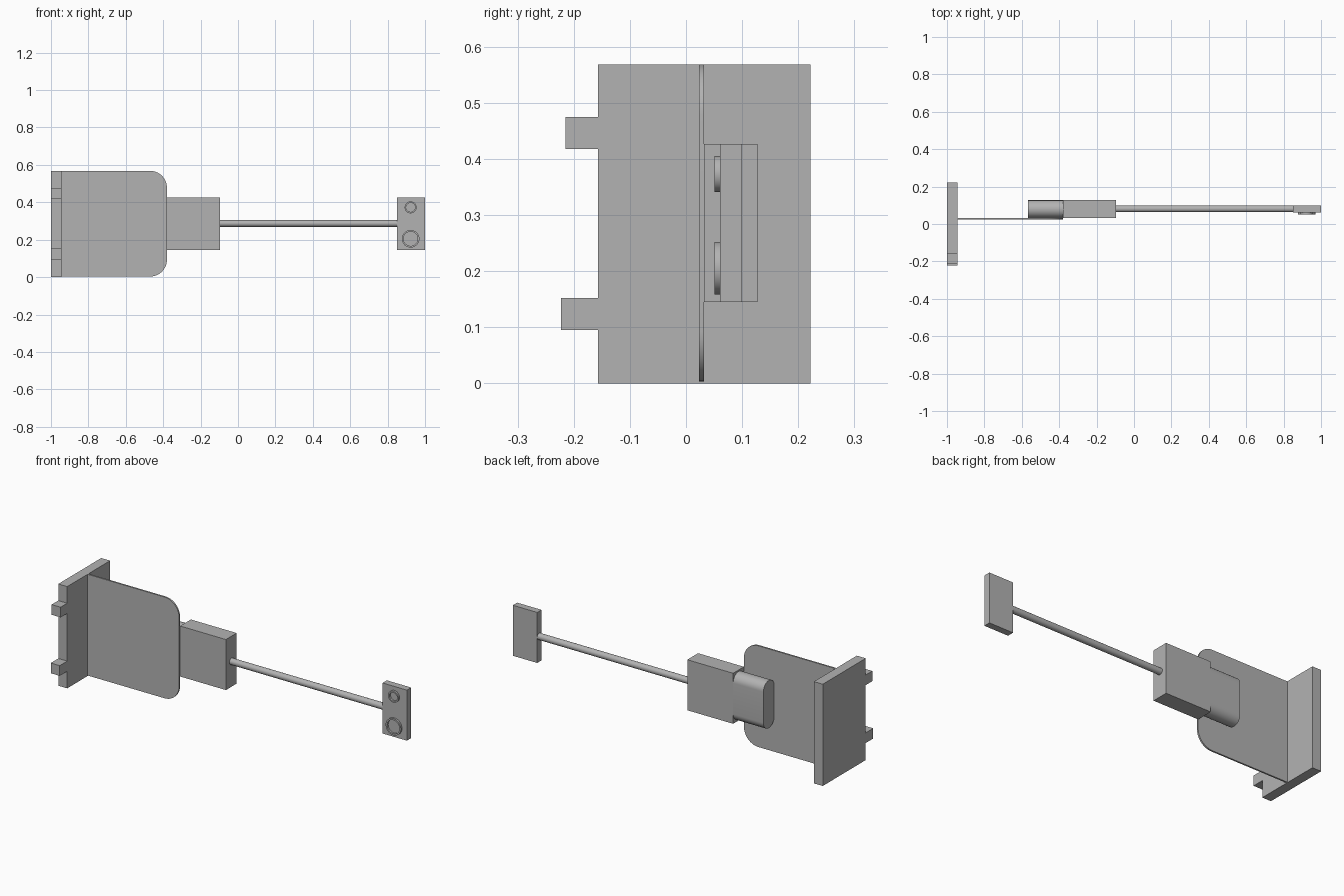
import bpy
import bmesh
import math
from mathutils import Matrix, Vector

default = bpy.data.objects.get("Cube")
if default:
    bpy.data.objects.remove(default, do_unlink=True)

grey = bpy.data.materials.new("plain grey")
grey.use_nodes = True
COLOUR = (0.45, 0.45, 0.45, 1)
grey.diffuse_color = COLOUR
grey.node_tree.nodes["Principled BSDF"].inputs["Base Color"].default_value = COLOUR


def finish(name, bm, smooth=False):
    bmesh.ops.recalc_face_normals(bm, faces=bm.faces)
    mesh = bpy.data.meshes.new(name)
    bm.to_mesh(mesh)
    bm.free()
    mesh.materials.append(grey)
    obj = bpy.data.objects.new(name, mesh)
    bpy.context.collection.objects.link(obj)
    if smooth:
        bpy.ops.object.select_all(action="DESELECT")
        obj.select_set(True)
        bpy.context.view_layer.objects.active = obj
        bpy.ops.object.shade_smooth_by_angle(angle=math.radians(35))
    return obj


def box(name, low, high, round_edges=None, radius=0):
    """Box between two corners; edges picked by a rule can be rounded."""
    low, high = Vector(low), Vector(high)
    bm = bmesh.new()
    bmesh.ops.create_cube(bm, size=1)
    size = high - low
    bmesh.ops.transform(bm, verts=bm.verts, matrix=Matrix.Translation((low + high) / 2)
                        @ Matrix.Diagonal((*size, 1)))
    if round_edges:
        chosen = [e for e in bm.edges if round_edges(e)]
        bmesh.ops.bevel(bm, geom=chosen, offset=radius, segments=10,
                        profile=0.5, affect="EDGES", clamp_overlap=True)
    return finish(name, bm, bool(round_edges))


def along(edge, axis):
    a, b = edge.verts
    return abs((b.co - a.co).normalized()[axis]) > 0.9


def ring(name, x, z, outer, inner, front, back, sides=40):
    """Short hollow tube facing the front."""
    bm = bmesh.new()
    loops = []
    for radius, y in ((outer, back), (outer, front), (inner, front), (inner, back)):
        angles = [2 * math.pi * i / sides for i in range(sides)]
        loops.append([bm.verts.new((x + radius * math.cos(a), y, z + radius * math.sin(a)))
                      for a in angles])
    for k in range(4):
        a, b = loops[k], loops[(k + 1) % 4]
        for i in range(sides):
            j = (i + 1) % sides
            bm.faces.new((a[i], a[j], b[j], b[i]))
    return finish(name, bm, True)


# Mounting plate with two tabs
box("mounting_plate", (-1, -0.157, 0), (-0.945, 0.222, 0.568))
box("upper_tab", (-1, -0.215, 0.418), (-0.945, -0.157, 0.475))
box("lower_tab", (-1, -0.223, 0.095), (-0.945, -0.157, 0.152))

# Thin sheet with its two free corners rounded
box("thin_sheet", (-0.945, 0.023, 0.003), (-0.38, 0.032, 0.568),
    lambda e: along(e, 1) and e.verts[0].co.x > -0.5, 0.09)

# Grip block and its round-edged tongue behind the sheet
box("grip_block", (-0.38, 0.032, 0.145), (-0.097, 0.127, 0.427))
box("grip_tongue", (-0.567, 0.032, 0.153), (-0.38, 0.127, 0.419),
    lambda e: along(e, 0), 0.047)

# Connecting rod
bm = bmesh.new()
start, end = -0.097, 0.85
bmesh.ops.create_cone(bm, cap_ends=True, segments=32, radius1=0.018, radius2=0.018,
                      depth=end - start,
                      matrix=Matrix.Translation(((start + end) / 2, 0.081, 0.287))
                      @ Matrix.Rotation(math.pi / 2, 4, "Y"))
finish("connecting_rod", bm, True)

# End plate with two raised rings
box("end_plate", (0.85, 0.061, 0.145), (1, 0.099, 0.427))
ring("small_ring", 0.923, 0.373, 0.032, 0.024, 0.051, 0.061)
ring("large_ring", 0.923, 0.205, 0.047, 0.038, 0.051, 0.061)
